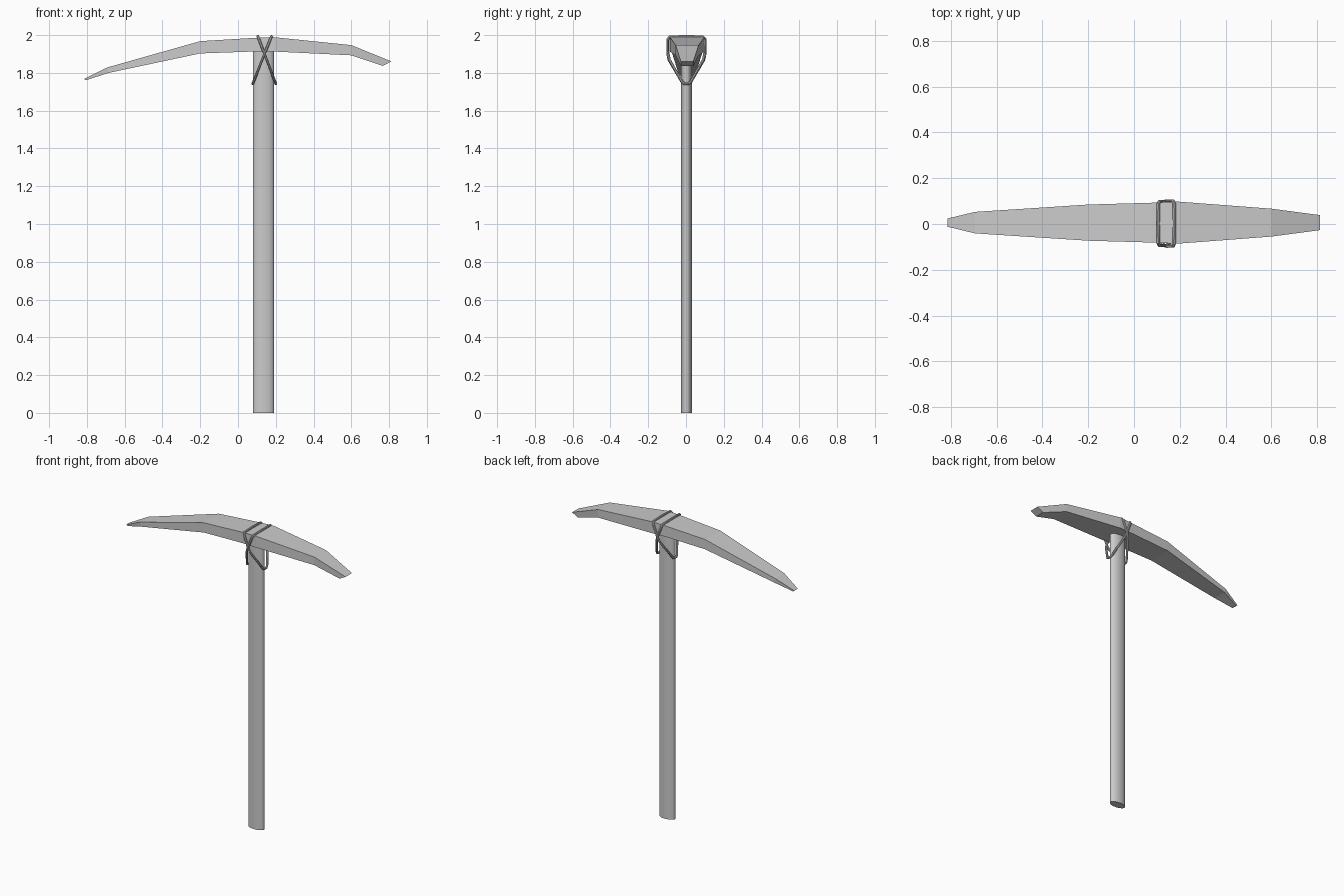
import bpy, bmesh
from math import radians

if "Cube" in bpy.data.objects:
    bpy.data.objects.remove(bpy.data.objects["Cube"])

# Handle: smooth oval shaft
bpy.ops.mesh.primitive_cylinder_add(vertices=32, radius=1, depth=1.93, location=(0.135, 0.003, 0.965))
handle = bpy.context.object
handle.name = "handle"
handle.scale = (0.056, 0.029, 1)
bpy.ops.object.transform_apply(location=False, rotation=False, scale=True)
bpy.ops.object.shade_smooth_by_angle(angle=radians(40))

# Head: box sections swept along the blade
# (top x, top z, bottom x, bottom z, half width)
sections = [
    (-0.815, 1.768, -0.805, 1.761, 0.018),
    (-0.695, 1.828, -0.685, 1.800, 0.047),
    (-0.20, 1.968, -0.20, 1.903, 0.079),
    (0.08, 1.985, 0.08, 1.913, 0.087),
    (0.19, 1.989, 0.19, 1.913, 0.092),
    (0.60, 1.947, 0.60, 1.893, 0.061),
    (0.812, 1.861, 0.767, 1.837, 0.033),
]
bm = bmesh.new()
rings = []
for tx, tz, bx, bz, w in sections:
    rings.append([bm.verts.new((x, 0.006 + y, z)) for x, y, z in
                  ((tx, -w, tz), (tx, w, tz), (bx, w, bz), (bx, -w, bz))])
for a, b in zip(rings, rings[1:]):
    for i in range(4):
        j = (i + 1) % 4
        bm.faces.new((a[i], a[j], b[j], b[i]))
bm.faces.new(rings[0])
bm.faces.new(rings[-1][::-1])
bmesh.ops.recalc_face_normals(bm, faces=bm.faces)
mesh = bpy.data.meshes.new("pick_head")
bm.to_mesh(mesh)
bm.free()
bpy.context.collection.objects.link(bpy.data.objects.new("pick_head", mesh))


# Lashings: two tilted rope loops crossing over the head
def lashing(name, top_x, bottom_x, grow):
    half = [(0.085, 1.991), (0.096, 1.978), (0.096, 1.90), (0.090, 1.87), (0.022, 1.75), (0.010, 1.743)]
    loop = [(0, 1.993)] + half + [(-y, z) for y, z in reversed(half)]
    curve = bpy.data.curves.new(name, 'CURVE')
    curve.dimensions = '3D'
    curve.bevel_depth = 0.0075
    curve.bevel_resolution = 2
    spline = curve.splines.new('POLY')
    spline.points.add(len(loop) - 1)
    spline.use_cyclic_u = True
    for p, (y, z) in zip(spline.points, loop):
        t = (1.993 - z) / 0.25
        p.co = (top_x + (bottom_x - top_x) * t, 0.002 + y * grow, z, 1)
    obj = bpy.data.objects.new(name, curve)
    bpy.context.collection.objects.link(obj)
    bpy.ops.object.select_all(action='DESELECT')
    obj.select_set(True)
    bpy.context.view_layer.objects.active = obj
    bpy.ops.object.convert(target='MESH')
    bpy.ops.object.shade_smooth_by_angle(angle=radians(40))


lashing("lashing_a", 0.105, 0.20, 1.0)
lashing("lashing_b", 0.177, 0.078, 1.03)
